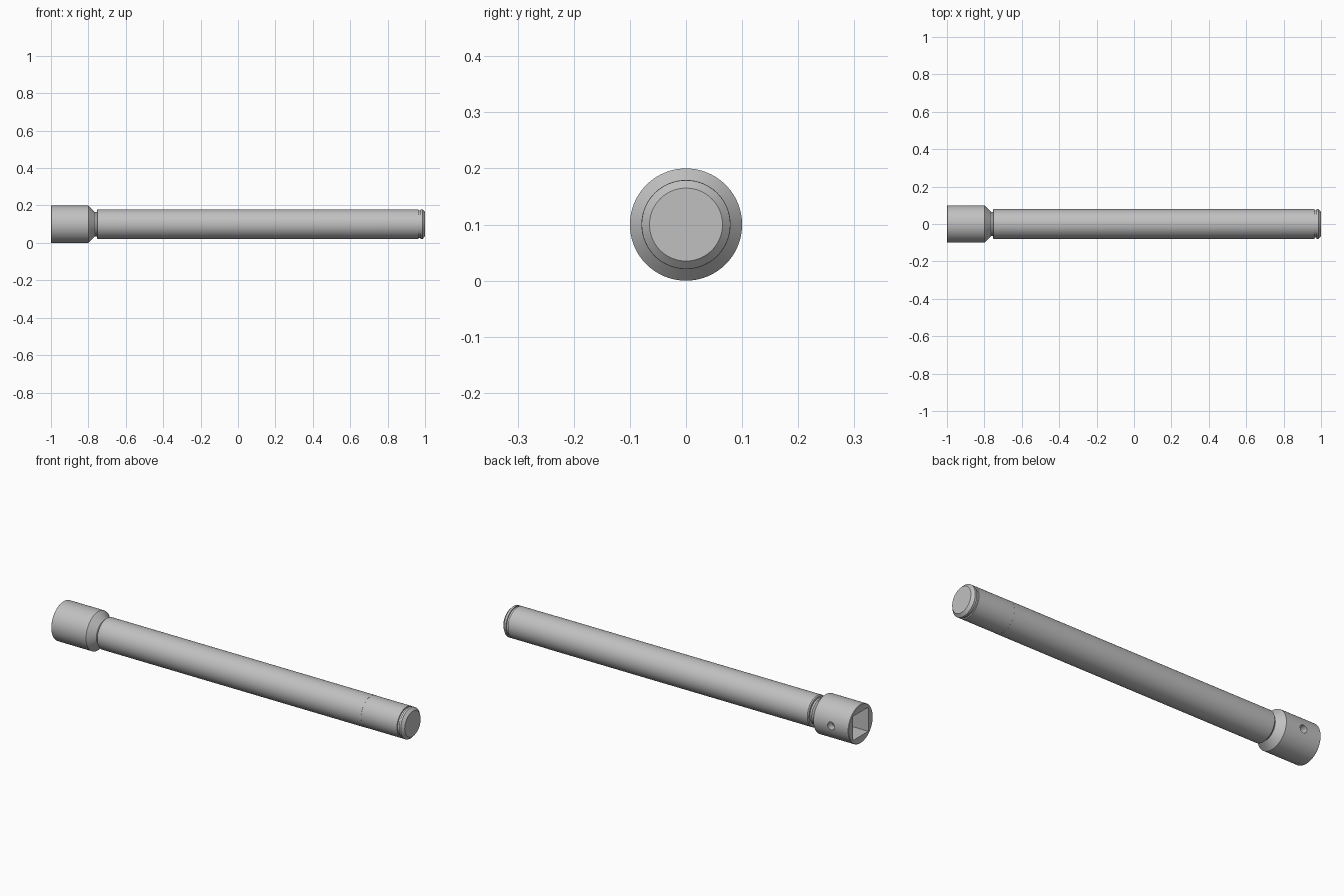
import bpy, bmesh, math
from mathutils import Matrix

if "Cube" in bpy.data.objects:
    bpy.data.objects.remove(bpy.data.objects["Cube"])

AXIS_Z = 0.1
SIDES = 96

steel = bpy.data.materials.new("grey steel")
steel.use_nodes = True
GREY = (0.53, 0.53, 0.53, 1)
steel.diffuse_color = GREY
steel.node_tree.nodes["Principled BSDF"].inputs["Base Color"].default_value = GREY


def make_object(name, bm):
    bmesh.ops.recalc_face_normals(bm, faces=bm.faces)
    mesh = bpy.data.meshes.new(name)
    bm.to_mesh(mesh)
    bm.free()
    mesh.materials.append(steel)
    ob = bpy.data.objects.new(name, mesh)
    bpy.context.collection.objects.link(ob)
    return ob


def lathe(name, profile):
    """Turn (x, radius) points around the long axis and cap both ends."""
    bm = bmesh.new()
    rings = []
    for x, r in profile:
        angles = [2 * math.pi * i / SIDES for i in range(SIDES)]
        rings.append([bm.verts.new((x, r * math.cos(a), AXIS_Z + r * math.sin(a))) for a in angles])
    for a, b in zip(rings, rings[1:]):
        for i in range(SIDES):
            j = (i + 1) % SIDES
            bm.faces.new((a[i], a[j], b[j], b[i]))
    bm.faces.new(rings[0])
    bm.faces.new(rings[-1])
    return make_object(name, bm)


def activate(ob):
    bpy.ops.object.select_all(action='DESELECT')
    ob.select_set(True)
    bpy.context.view_layer.objects.active = ob


def cut(ob, cutter):
    cutter.hide_render = True
    mod = ob.modifiers.new("cut", 'BOOLEAN')
    mod.operation = 'DIFFERENCE'
    mod.solver = 'EXACT'
    mod.object = cutter
    activate(ob)
    bpy.ops.object.modifier_apply(modifier=mod.name)
    bpy.data.objects.remove(cutter)


# Socket head with conical shoulder and narrow neck
head = lathe("socket_head", [(-1, 0.098), (-0.998, 0.1), (-0.8, 0.1),
                             (-0.765, 0.065), (-0.752, 0.065)])

# Square drive recess in the end face
bm = bmesh.new()
bmesh.ops.create_cube(bm, size=1, matrix=Matrix.Translation((-0.94, 0, AXIS_Z))
                      @ Matrix.Diagonal((0.22, 0.124, 0.124, 1)))
cut(head, make_object("drive_cutter", bm))

# Round pin hole on the back, into the recess
bm = bmesh.new()
bmesh.ops.create_cone(bm, cap_ends=True, segments=32, radius1=0.02, radius2=0.02, depth=0.1,
                      matrix=Matrix.Translation((-0.9, 0.09, AXIS_Z))
                      @ Matrix.Rotation(math.pi / 2, 4, 'X'))
cut(head, make_object("pin_cutter", bm))

# Long shaft
shaft = lathe("shaft", [(-0.755, 0.065), (-0.755, 0.075), (-0.75, 0.0795), (0.76, 0.0795)])

# Tip with ring groove and chamfered end
tip = lathe("shaft_tip", [(0.76, 0.079), (0.965, 0.079), (0.965, 0.073), (0.976, 0.073),
                          (0.976, 0.079), (0.987, 0.079), (1, 0.065)])

for part in (head, shaft, tip):
    activate(part)
    bpy.ops.object.shade_smooth_by_angle(angle=math.radians(25))
